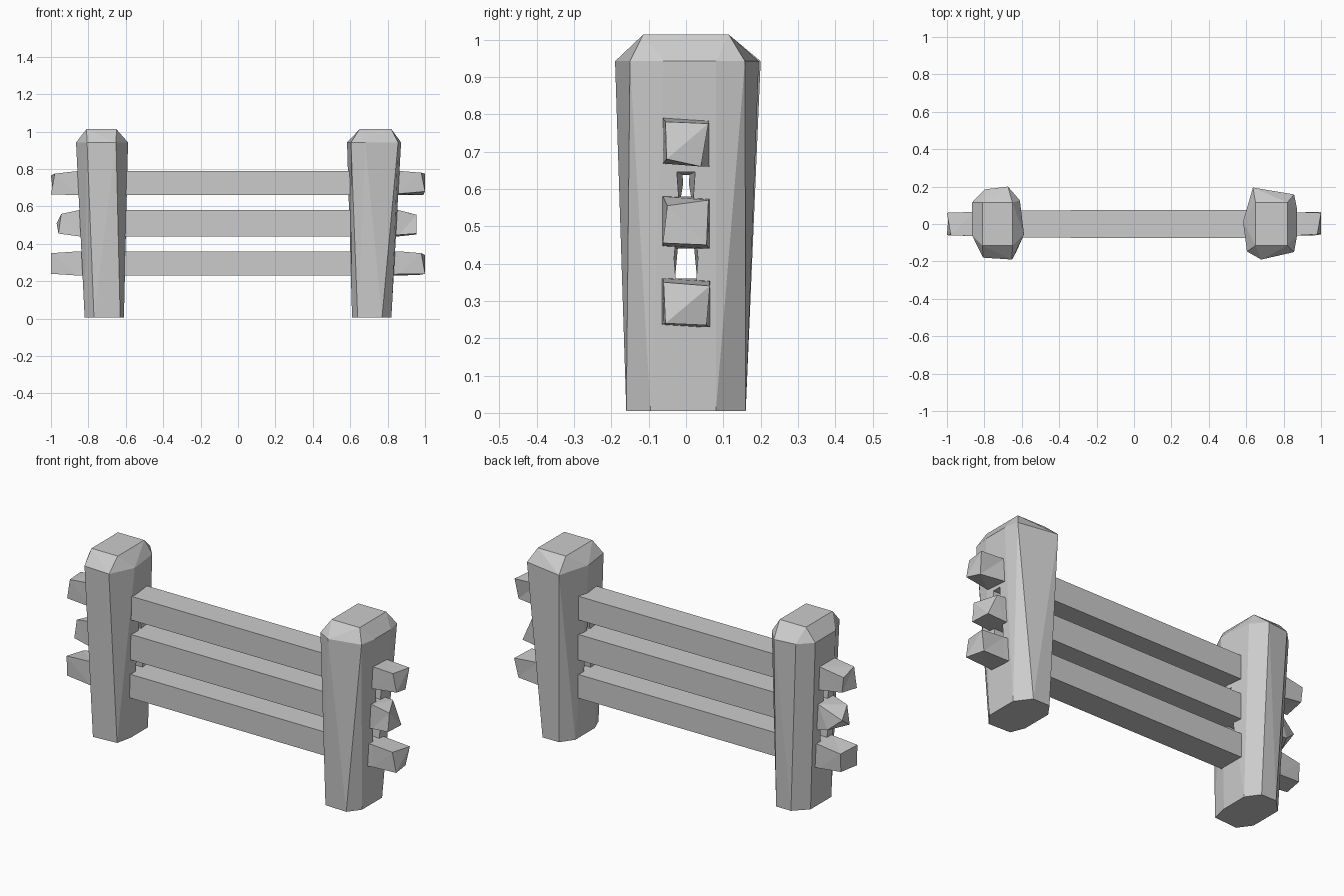
import bpy, bmesh

cube = bpy.data.objects.get("Cube")
if cube:
    bpy.data.objects.remove(cube, do_unlink=True)

stone = bpy.data.materials.new("grey stone")
stone.use_nodes = True
grey = (0.6, 0.6, 0.6, 1)
stone.diffuse_color = grey
stone.node_tree.nodes["Principled BSDF"].inputs["Base Color"].default_value = grey


def finish(bm, name):
    bmesh.ops.recalc_face_normals(bm, faces=bm.faces)
    mesh = bpy.data.meshes.new(name)
    bm.to_mesh(mesh)
    bm.free()
    mesh.materials.append(stone)
    obj = bpy.data.objects.new(name, mesh)
    bpy.context.collection.objects.link(obj)
    return obj


def loft(name, sections):
    """Skin a row of four-cornered sections and cap both ends."""
    bm = bmesh.new()
    rings = [[bm.verts.new(p) for p in s] for s in sections]
    for a, b in zip(rings, rings[1:]):
        for i in range(4):
            j = (i + 1) % 4
            bm.faces.new((a[i], a[j], b[j], b[i]))
    bm.faces.new(rings[0])
    bm.faces.new(rings[-1])
    bmesh.ops.triangulate(bm, faces=[f for f in bm.faces if len(f.verts) == 4])
    return finish(bm, name)


def hewn_post(name, foot, shoulder, cap_x):
    """Chiselled post: narrow foot, wide shoulder, bevelled flat cap."""
    bm = bmesh.new()
    for x, y in foot:
        bm.verts.new((x, y, 0.005))
    for x, y in shoulder:
        bm.verts.new((x, y, 0.942))
    for x in cap_x:
        for y in (-0.115, 0.115):
            bm.verts.new((x, y, 1.013))
    hull = bmesh.ops.convex_hull(bm, input=bm.verts)
    spare = set(hull["geom_interior"]) | set(hull["geom_unused"])
    bmesh.ops.delete(bm, geom=[v for v in spare if isinstance(v, bmesh.types.BMVert)], context='VERTS')
    bmesh.ops.dissolve_limit(bm, angle_limit=0.03, verts=bm.verts, edges=bm.edges)
    return finish(bm, name)


# Posts
left_post = hewn_post(
    "left_post",
    [(.66, .16), (.76, .16), (.82, .08), (.82, -.095), (.77, -.16), (.64, -.155), (.61, -.08), (.61, .09)],
    [(.636, .195), (.856, .158), (.872, .08), (.872, -.06), (.856, -.15), (.68, -.19), (.604, -.147), (.583, .013)],
    (0.65, 0.82))
right_post = hewn_post(
    "right_post",
    [(-.75, .16), (-.66, .16), (-.61, .09), (-.61, -.06), (-.63, -.15), (-.77, -.16), (-.82, -.09), (-.82, .09)],
    [(-.797, .185), (-.674, .2), (-.61, .126), (-.588, -.056), (-.652, -.19), (-.807, -.18), (-.866, -.06), (-.866, .115)],
    (-0.81, -0.65))


# Small openings through each post between the rails
def opening(name, side, outer, inner):
    def section(x, shape):
        low, high, z0, z1 = shape
        return [(side * x, -low, z0), (side * x, low, z0), (side * x, high, z1), (side * x, -high, z1)]
    return loft(name, [section(0.95, outer), section(0.5, inner)])


for post, side in ((left_post, 1), (right_post, -1)):
    for label, outer, inner in (
            ("upper", (.022, .03, .53, .648), (.022, .004, .53, .635)),
            ("lower", (.02, .032, .30, .45), (.032, .018, .30, .45))):
        cutter = opening(f"{label}_opening_cutter", side, outer, inner)
        cutter.hide_render = True
        cutter.hide_set(True)
        cut = post.modifiers.new(label, 'BOOLEAN')
        cut.operation = 'DIFFERENCE'
        cut.object = cutter
        cut.solver = 'EXACT'


# Rails: straight between the posts, roughly cut at the tips
def rail(name, z0, z1, right_tip, left_tip):
    def box(x, half, shift=0.0):
        return [(x, -half, z0 + shift), (x, half, z0), (x, half, z1 - shift), (x, -half, z1)]
    body = [box(-0.85, 0.065), box(-0.7, 0.073), box(0.7, 0.075), box(0.86, 0.062, 0.008)]
    return loft(name, [right_tip] + body + [left_tip])


rail("top_rail", 0.66, 0.79,
     [(-1, -.055, .665), (-.99, .06, .68), (-1, .06, .765), (-.98, -.06, .775)],
     [(1, -.052, .68), (.99, .04, .66), (1, .06, .775), (.98, -.055, .78)])
rail("middle_rail", 0.44, 0.58,
     [(-.96, -.05, .455), (-.90, .06, .45), (-.97, .03, .51), (-.945, -.05, .56)],
     [(.955, -.062, .455), (.955, .055, .45), (.90, .06, .57), (.955, -.05, .555)])
rail("bottom_rail", 0.23, 0.36,
     [(-1, -.055, .24), (-.98, .055, .24), (-.98, .06, .34), (-1, -.06, .35)],
     [(1, -.055, .24), (.98, .055, .235), (1, .064, .34), (.98, -.06, .35)])
